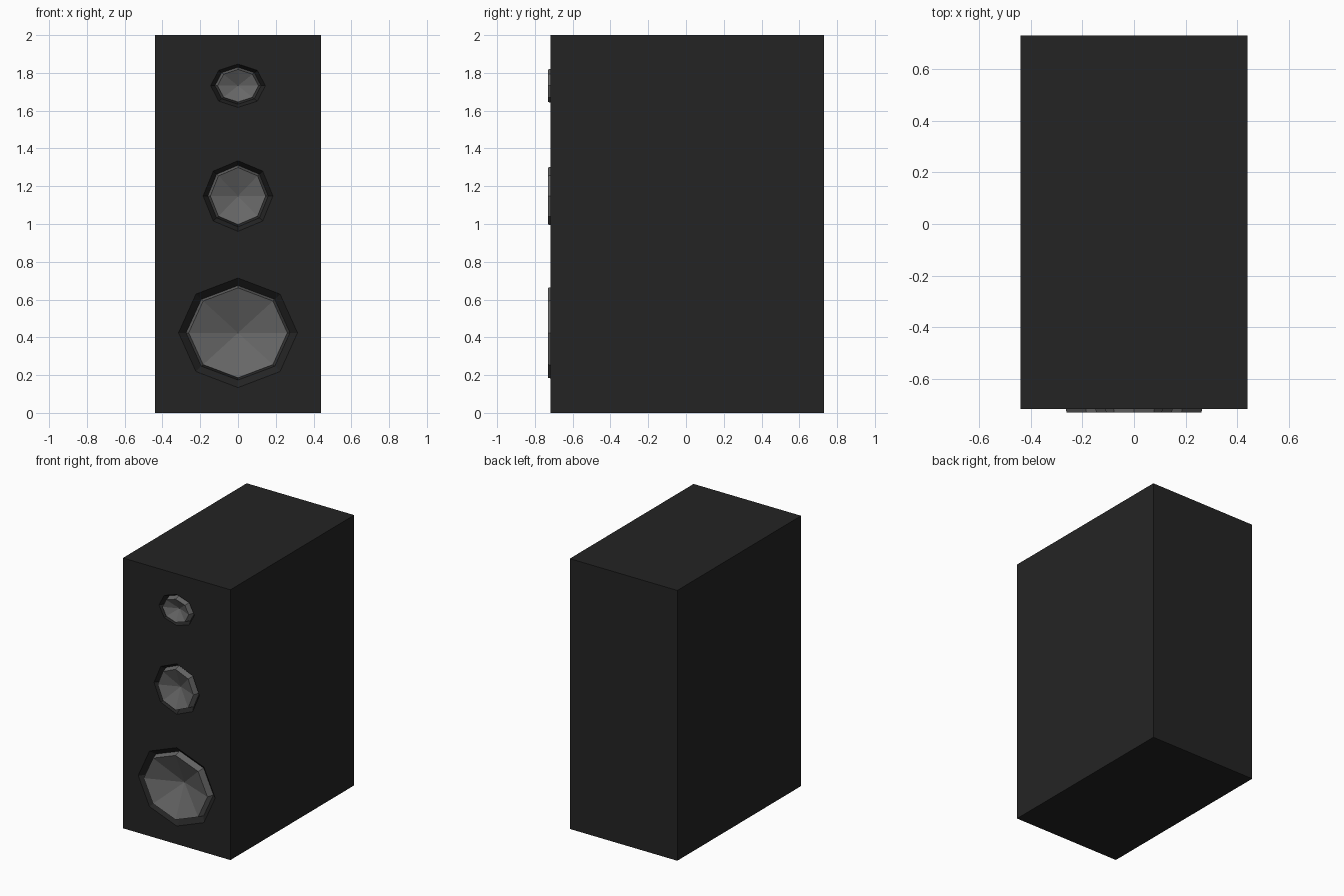
import bpy, bmesh, math

if "Cube" in bpy.data.objects:
    bpy.data.objects.remove(bpy.data.objects["Cube"])

FRONT, BACK, HALF_W, HEIGHT = -0.717, 0.73, 0.44, 2.0
RECESS_Y, RIM_Y = -0.68, -0.73

# name, centre z, recess radii (x, z), cone surround radii (x, z)
DRIVERS = [
    ("tweeter", 1.732, (0.145, 0.115), (0.122, 0.098)),
    ("midrange", 1.148, (0.185, 0.187), (0.160, 0.163)),
    ("woofer", 0.424, (0.315, 0.290), (0.275, 0.250)),
]


def material(name, value):
    m = bpy.data.materials.new(name)
    m.diffuse_color = (value, value, value, 1)
    m.use_nodes = True
    m.node_tree.nodes["Principled BSDF"].inputs["Base Color"].default_value = m.diffuse_color
    return m


black = material("cabinet black", 0.0175)
grey = material("cone grey", 0.135)


def add_object(name, bm, mat):
    bmesh.ops.recalc_face_normals(bm, faces=bm.faces[:])
    me = bpy.data.meshes.new(name)
    bm.to_mesh(me)
    bm.free()
    me.materials.append(mat)
    ob = bpy.data.objects.new(name, me)
    bpy.context.collection.objects.link(ob)
    return ob


def octagon_stack(bm, z, rings, apex_y, cap_front=False):
    """Loft octagonal rings (y, rx, rz), closing the last one to an apex."""
    loops = []
    for y, rx, rz in rings:
        loops.append([bm.verts.new((rx * math.cos(i * math.pi / 4), y,
                                    z + rz * math.sin(i * math.pi / 4)))
                      for i in range(8)])
    for a, b in zip(loops, loops[1:]):
        for i in range(8):
            j = (i + 1) % 8
            bm.faces.new((a[i], a[j], b[j], b[i]))
    apex = bm.verts.new((0, apex_y, z))
    for i in range(8):
        bm.faces.new((loops[-1][i], loops[-1][(i + 1) % 8], apex))
    if cap_front:
        bm.faces.new(loops[0])


# Cabinet box
bm = bmesh.new()
bmesh.ops.create_cube(bm, size=1)
for v in bm.verts:
    v.co.x *= 2 * HALF_W
    v.co.y = FRONT if v.co.y < 0 else BACK
    v.co.z = HEIGHT if v.co.z > 0 else 0
cabinet = add_object("cabinet", bm, black)

# Drivers: raised rim with a concave cone, plus a matching bevelled recess
cut = bmesh.new()
for name, z, (ox, oz), (ix, iz) in DRIVERS:
    apex = RIM_Y + 0.38 * ix
    bm = bmesh.new()
    octagon_stack(bm, z, [(RECESS_Y, ix, iz),
                          (RIM_Y, ix - 0.014, iz - 0.012)], apex)
    driver = add_object(name, bm, grey)
    # make every face look forward, out of the cabinet
    for p in driver.data.polygons:
        if p.normal.y > 0:
            p.flip()
    driver.data.update()
    octagon_stack(cut, z, [(2 * FRONT - RECESS_Y, 2 * ox - ix, 2 * oz - iz),
                           (RECESS_Y, ix, iz)],
                  max(apex, RECESS_Y) + 0.02, cap_front=True)

cutter = add_object("recess_cutter", cut, black)
cutter.hide_render = True
cutter.display_type = 'WIRE'
mod = cabinet.modifiers.new("driver recesses", 'BOOLEAN')
mod.operation = 'DIFFERENCE'
mod.solver = 'EXACT'
mod.object = cutter
